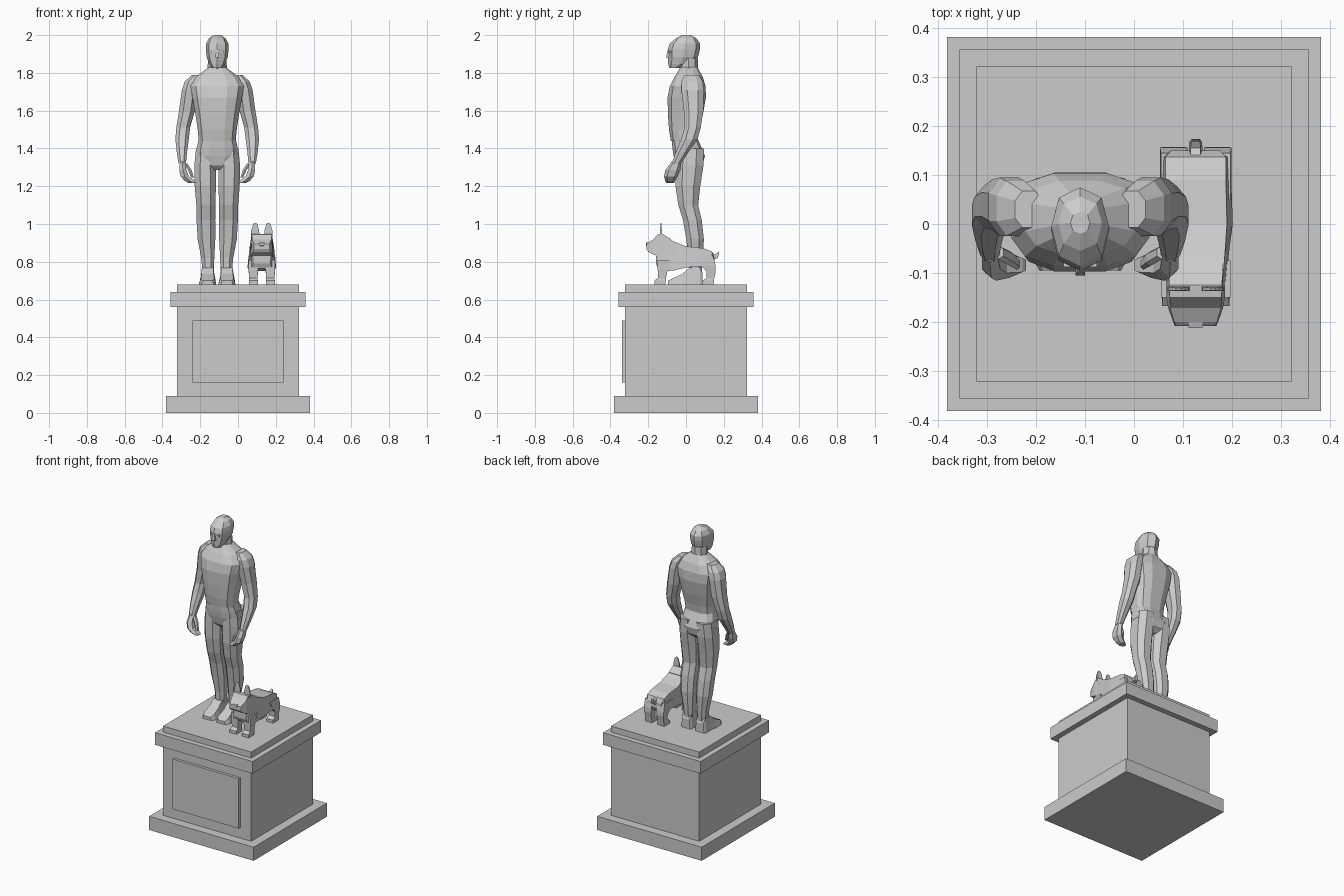
import bpy, bmesh, math

MAN_X, DOG_X = -0.11, 0.126


def loft(name, rings):
    """Skin a list of equal-length point rings and cap both ends."""
    bm = bmesh.new()
    vs = [[bm.verts.new(p) for p in r] for r in rings]
    n = len(rings[0])
    for a, b in zip(vs, vs[1:]):
        for i in range(n):
            j = (i + 1) % n
            bm.faces.new((a[i], a[j], b[j], b[i]))
    bm.faces.new(vs[0])
    bm.faces.new(vs[-1])
    bmesh.ops.recalc_face_normals(bm, faces=bm.faces)
    me = bpy.data.meshes.new(name)
    bm.to_mesh(me)
    bm.free()
    ob = bpy.data.objects.new(name, me)
    bpy.context.collection.objects.link(ob)
    return ob


def oval(cx, cy, z, hx, hy, n=8, power=1.0, turn=0.0):
    """Horizontal ring; power below 1 makes it boxier."""
    pts = []
    for i in range(n):
        a = 2 * math.pi * (i + turn) / n
        c, s = math.cos(a), math.sin(a)
        pts.append((cx + hx * math.copysign(abs(c) ** power, c),
                    cy + hy * math.copysign(abs(s) ** power, s), z))
    return pts


def body(name, rows, n, power, turn=0.0):
    """Rows of (z, half width, front y, back y) around the man's axis."""
    return loft(name, [oval(MAN_X, (f + b) / 2, z, w, (b - f) / 2, n, power, turn)
                       for z, w, f, b in rows])


def limb(name, side, rows, n=8, power=0.85):
    """Rows of (side offset, y, z, half x, half y)."""
    return loft(name, [oval(MAN_X + side * d, y, z, hx, hy, n, power, 0.5)
                       for d, y, z, hx, hy in rows])


def slab(name, cx, rows):
    """Rows of (y, low z, high z, half width low, half width high)."""
    return loft(name, [[(cx - b, y, lo), (cx + b, y, lo), (cx + t, y, hi), (cx - t, y, hi)]
                       for y, lo, hi, b, t in rows])


def posts(name, cx, rows):
    """Rows of (z, front y, back y, half width)."""
    return loft(name, [[(cx - w, f, z), (cx + w, f, z), (cx + w, b, z), (cx - w, b, z)]
                       for z, f, b, w in rows])


# Pedestal
for name, h, z0, z1 in (("pedestal_base", .382, 0, .09), ("pedestal_body", .322, .09, .56),
                        ("pedestal_cap", .357, .56, .64), ("pedestal_top_slab", .322, .64, .68)):
    posts(name, 0, [(z0, -h, h, h), (z1, -h, h, h)])
posts("plaque", 0, [(.16, -.34, -.32, .242), (.49, -.34, -.32, .242)])

# Torso and hips
body("torso", [(1.44, .1, -.082, .062), (1.5, .106, -.092, .072), (1.58, .118, -.098, .092),
               (1.67, .135, -.1, .108), (1.73, .145, -.088, .106), (1.78, .115, -.062, .09),
               (1.83, .046, -.03, .062)], 12, 0.72, 0.5)
body("hips", [(1.46, .098, -.078, .06), (1.40, .112, -.074, .086), (1.36, .12, -.068, .102),
              (1.31, .09, -.055, .09), (1.285, .03, -.03, .06)], 12, 0.75, 0.5)

# Head, with a centre ridge, and neck
body("neck", [(1.79, .055, -.035, .065), (1.88, .047, -.035, .062)], 8, 1)
body("head", [(1.825, .026, -.088, -.03), (1.848, .042, -.094, .035), (1.885, .056, -.094, .064),
              (1.925, .06, -.096, .074), (1.955, .059, -.086, .075), (1.982, .045, -.055, .056),
              (2.0, .02, -.02, .025)], 8, 0.88)
posts("nose", MAN_X, [(1.878, -.103, -.08, .01), (1.885, -.105, -.08, .01),
                      (1.922, -.097, -.08, .005)])

for s, side in ((-1, "left"), (1, "right")):
    # Eyes
    posts(side + "_eye", MAN_X + s * .025, [(1.905, -.088, -.07, .009), (1.914, -.088, -.07, .009)])
    # Arm, curled hand and thumb
    limb(side + "_arm", s, [(.105, .03, 1.79, .03, .04), (.132, .032, 1.755, .042, .06),
                            (.145, .035, 1.71, .045, .064), (.16, .04, 1.6, .045, .055),
                            (.18, .035, 1.51, .039, .046), (.186, .018, 1.45, .038, .046),
                            (.187, -.02, 1.38, .029, .036), (.185, -.052, 1.32, .021, .026)])
    limb(side + "_hand", s, [(.185, -.05, 1.33, .018, .026), (.182, -.07, 1.285, .021, .04),
                             (.172, -.08, 1.252, .025, .036), (.145, -.084, 1.228, .03, .026),
                             (.132, -.084, 1.218, .024, .02)], 6)
    limb(side + "_thumb", s, [(.168, -.058, 1.32, .012, .014), (.145, -.07, 1.285, .011, .015),
                              (.13, -.082, 1.245, .008, .011)], 6)
    # Leg and shoe
    limb(side + "_leg", s, [(.058, .02, 1.40, .058, .08), (.064, .018, 1.31, .061, .08),
                            (.063, .01, 1.2, .06, .07), (.06, .012, 1.1, .054, .056),
                            (.06, .034, 1.02, .053, .053), (.057, .048, .92, .05, .05),
                            (.05, .052, .82, .037, .04), (.048, .05, .75, .032, .036)])
    slab(side + "_foot", MAN_X + s * .051, [
        (-.095, .68, .70, .032, .026), (-.07, .68, .712, .046, .036), (-.02, .68, .735, .046, .032),
        (.02, .68, .77, .04, .03), (.075, .68, .77, .04, .03), (.088, .68, .74, .032, .026)])

# Dog body and head
slab("dog_body", DOG_X, [
    (.15, .79, .825, .05, .05), (.137, .765, .855, .072, .062), (.09, .775, .872, .073, .062),
    (0, .77, .882, .076, .064), (-.06, .755, .905, .068, .06), (-.11, .75, .935, .064, .056),
    (-.148, .765, .88, .056, .054), (-.16, .79, .85, .045, .05)])
slab("dog_head", DOG_X, [
    (-.08, .83, .92, .058, .056), (-.125, .825, .948, .06, .054), (-.15, .83, .945, .06, .053),
    (-.172, .838, .918, .056, .052), (-.2, .852, .902, .046, .044), (-.209, .868, .893, .042, .04)])
slab("dog_nose", DOG_X, [(-.20, .882, .904, .012, .016), (-.213, .885, .9, .01, .014)])

# Dog tail
slab("dog_tail", DOG_X, [(.13, .82, .85, .014, .01), (.155, .815, .84, .014, .01),
                         (.168, .82, .848, .013, .009), (.174, .84, .856, .009, .006)])

for s, side in ((-1, "left"), (1, "right")):
    # Dog ears, eyes and legs
    cx = DOG_X + s * .035
    posts("dog_" + side + "_ear", cx, [(.93, -.137, -.128, .023), (.965, -.137, -.128, .021),
                                       (1.0, -.136, -.13, .011), (1.006, -.135, -.131, .005)])
    posts("dog_" + side + "_eye", DOG_X + s * .022, [(.894, -.19, -.17, .009),
                                                     (.905, -.19, -.17, .009)])
    cx = DOG_X + s * .045
    posts("dog_" + side + "_front_leg", cx, [
        (.68, -.168, -.11, .024), (.7, -.168, -.108, .024), (.715, -.148, -.106, .022),
        (.765, -.15, -.095, .025), (.81, -.15, -.075, .026)])
    posts("dog_" + side + "_back_leg", cx, [
        (.68, .088, .145, .024), (.7, .088, .148, .024), (.715, .11, .15, .022),
        (.75, .108, .157, .025), (.78, .08, .156, .028), (.83, .05, .145, .026)])
